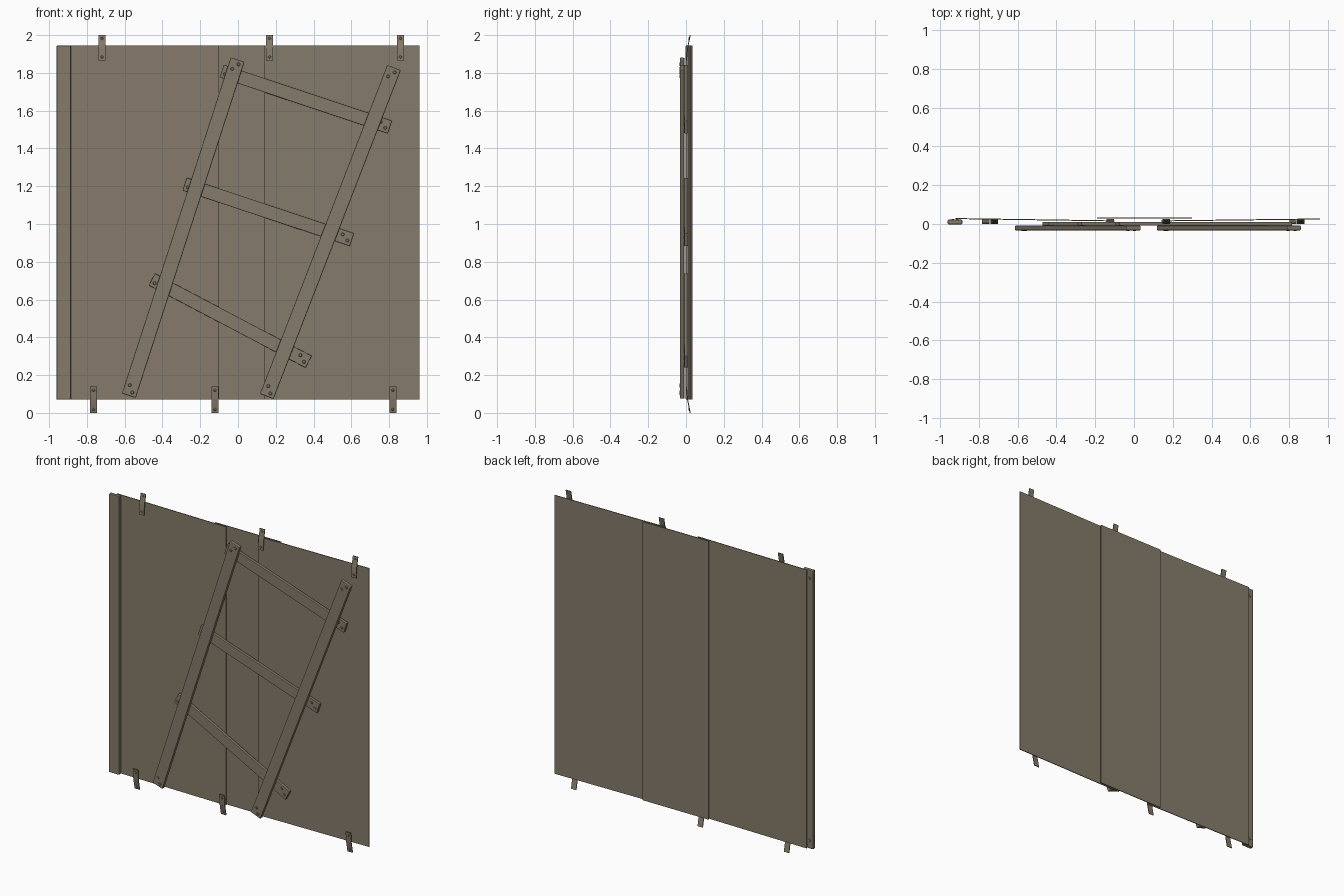
import bpy, bmesh, math
from mathutils import Vector, Matrix

if "Cube" in bpy.data.objects:
    bpy.data.objects.remove(bpy.data.objects["Cube"])

wood = bpy.data.materials.new("weathered_wood")
wood.diffuse_color = (0.235, 0.198, 0.145, 1)
wood.use_nodes = True
wood.node_tree.nodes["Principled BSDF"].inputs["Base Color"].default_value = wood.diffuse_color


def finish(name, bm):
    bmesh.ops.recalc_face_normals(bm, faces=bm.faces)
    me = bpy.data.meshes.new(name)
    bm.to_mesh(me)
    bm.free()
    me.materials.append(wood)
    ob = bpy.data.objects.new(name, me)
    bpy.context.collection.objects.link(ob)
    return ob


def add_box(bm, size, mat):
    bmesh.ops.create_cube(bm, size=1, matrix=mat @ Matrix.Diagonal((*size, 1)))


def add_nail(bm, pos, side=-1, r=0.011, h=0.004, tilt=0):
    # low dome-like head facing front (side -1) or back (side 1)
    rot = Matrix.Rotation(-side * math.pi / 2 + tilt, 4, 'X')
    bmesh.ops.create_cone(bm, cap_ends=True, segments=8, radius1=r, radius2=r * 0.6,
                          depth=h, matrix=Matrix.Translation(pos) @ rot)


def plank(name, a, b, width, y0, y1, nail_side=-1, bevel=0.005):
    """Board in the xz plane from a to b with two nail heads near each end."""
    a, b = Vector((a[0], 0, a[1])), Vector((b[0], 0, b[1]))
    d = (b - a).normalized()
    side = Vector((d.z, 0, -d.x))
    mid = (a + b) / 2 + Vector((0, (y0 + y1) / 2, 0))
    bm = bmesh.new()
    rot = Matrix((side, Vector((0, 1, 0)), d)).transposed().to_4x4()
    add_box(bm, (width, y1 - y0, (b - a).length), Matrix.Translation(mid) @ rot)
    bmesh.ops.bevel(bm, geom=bm.edges[:], offset=bevel, segments=2, profile=0.5, affect='EDGES')
    y = y0 if nail_side < 0 else y1
    for end, s in ((a, 1), (b, -1)):
        for along, across in ((0.022, 0.16), (0.055, -0.16)):
            p = end + d * s * along + side * across * width
            p.y = y + nail_side * 0.0005
            add_nail(bm, p, nail_side)
    return finish(name, bm)


# thin backing sheets: the outer two lean slightly, the middle one laps behind
Z0, Z1, T = 0.07, 1.945, 0.005
for name, x0, y0, x1, y1 in (("left_sheet", -0.92, 0.028, -0.10, 0.016),
                             ("right_sheet", 0.14, 0.016, 0.96, 0.026),
                             ("middle_sheet", -0.19, 0.031, 0.30, 0.031)):
    bm = bmesh.new()
    m = Matrix.Translation(((x0 + x1) / 2, (y0 + y1) / 2, (Z0 + Z1) / 2))
    m = m @ Matrix.Rotation(math.atan2(y1 - y0, x1 - x0), 4, 'Z')
    add_box(bm, (x1 - x0, T, Z1 - Z0), m)
    finish(name, bm)

# upright edge post, nailed from behind
plank("edge_post", (-0.923, Z0), (-0.923, Z1), 0.076, -0.002, 0.022, nail_side=1)

# leaning ladder rails
plank("left_rail", (-0.578, 0.091), (-0.002, 1.87), 0.077, -0.033, -0.008)
plank("right_rail", (0.152, 0.087), (0.826, 1.828), 0.077, -0.033, -0.008)

# rungs behind the rails
for i, (a, b) in enumerate((((-0.086, 1.81), (0.804, 1.513)),
                            ((-0.282, 1.211), (0.603, 0.917)),
                            ((-0.456, 0.707), (0.374, 0.270)))):
    plank(f"rung_{i + 1}", a, b, 0.071, -0.009, 0.011, bevel=0.003)


def strap(name, x, z_in, z_out):
    """Bent strap whose outer end leans back over the sheet edge."""
    bm = bmesh.new()
    h, w, t = z_out - z_in, 0.019, 0.005
    path = ((0.000, 0), (0.006, 0.5), (0.020, 1))
    rings = []
    for y, f in path:
        z = z_in + h * f
        rings.append([bm.verts.new((x + dx, y + dy, z))
                      for dx, dy in ((-w, 0), (w, 0), (w, t), (-w, t))])
    for r, s in zip(rings, rings[1:]):
        for k in range(4):
            bm.faces.new((r[k], r[(k + 1) % 4], s[(k + 1) % 4], s[k]))
    bm.faces.new(rings[0])
    bm.faces.new(rings[-1])
    for y, f in ((0.001, 0.14), (0.016, 0.86)):
        add_nail(bm, (x, y, z_in + h * f), r=0.009)
    finish(name, bm)


# straps along the top and bottom edges
for i, x in enumerate((-0.72, 0.167, 0.86)):
    strap(f"top_strap_{i + 1}", x, 1.865, 2.0)
for i, x in enumerate((-0.765, -0.122, 0.82)):
    strap(f"bottom_strap_{i + 1}", x, 0.14, 0.0)
